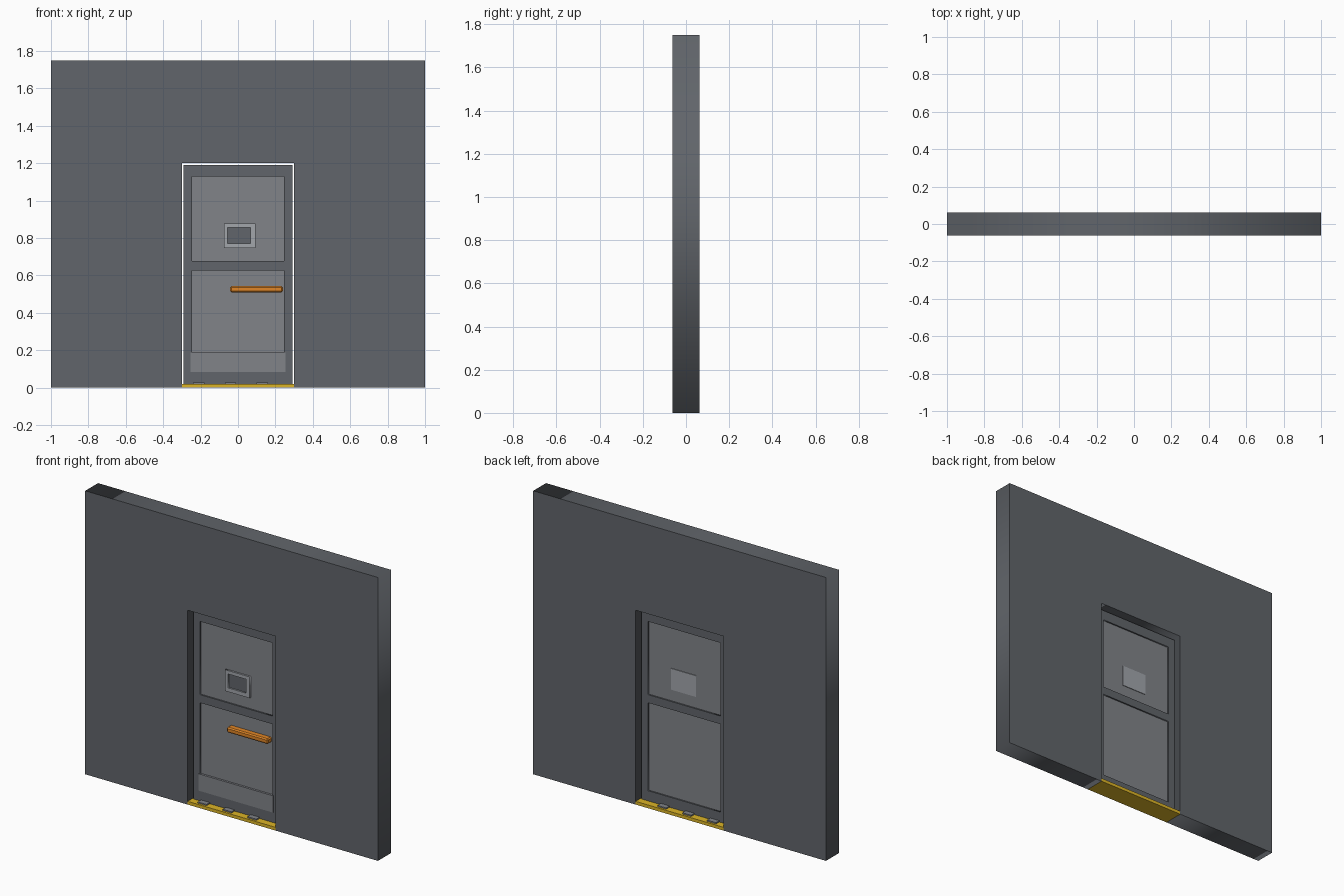
import bpy
import math

if "Cube" in bpy.data.objects:
    bpy.data.objects.remove(bpy.data.objects["Cube"])


def material(name, rgb):
    m = bpy.data.materials.new(name)
    m.diffuse_color = (*rgb, 1)
    m.use_nodes = True
    m.node_tree.nodes["Principled BSDF"].inputs["Base Color"].default_value = m.diffuse_color
    return m


DARK = material("dark_grey", (0.12, 0.13, 0.145))
MID = material("mid_grey", (0.22, 0.23, 0.25))
LIGHT = material("light_grey", (0.36, 0.38, 0.41))
ORANGE = material("orange", (0.75, 0.24, 0.02))
YELLOW = material("yellow", (0.72, 0.46, 0.02))


def rect(x0, x1, z0, z1):
    return [(x0, z0), (x1, z0), (x1, z1), (x0, z1)]


def slab(name, loops, y0, y1, mat, bevel=0):
    """Extrude front-view outlines (nested loops become holes) from y0 to y1."""
    curve = bpy.data.curves.new(name, 'CURVE')
    curve.dimensions = '2D'
    curve.fill_mode = 'BOTH'
    curve.extrude = (y1 - y0) / 2
    for loop in loops:
        spline = curve.splines.new('POLY')
        spline.points.add(len(loop) - 1)
        for point, (x, z) in zip(spline.points, loop):
            point.co = (x, z, 0, 1)
        spline.use_cyclic_u = True
    curve.materials.append(mat)
    ob = bpy.data.objects.new(name, curve)
    ob.location.y = (y0 + y1) / 2
    ob.rotation_euler.x = math.pi / 2
    bpy.context.collection.objects.link(ob)
    bpy.ops.object.select_all(action='DESELECT')
    ob.select_set(True)
    bpy.context.view_layer.objects.active = ob
    bpy.ops.object.convert(target='MESH')
    return bpy.context.object


def box(name, x0, x1, y0, y1, z0, z1, mat, bevel=0):
    bpy.ops.mesh.primitive_cube_add(
        size=1, location=((x0 + x1) / 2, (y0 + y1) / 2, (z0 + z1) / 2))
    ob = bpy.context.object
    ob.name = name
    ob.scale = (x1 - x0, y1 - y0, z1 - z0)
    bpy.ops.object.transform_apply(location=False, rotation=False)
    ob.data.materials.append(mat)
    if bevel:
        mod = ob.modifiers.new("chamfer", 'BEVEL')
        mod.width = bevel
        mod.segments = 1
    return ob


# Wall with doorway
W = 0.0625
slab("wall", [[(-1, 0), (-0.3, 0), (-0.3, 1.2), (0.3, 1.2), (0.3, 0),
               (1, 0), (1, 1.75), (-1, 1.75)]], -W, W, DARK)

# Door leaf frame with two openings, filled by recessed panels
lower = (-0.247, 0.247, 0.083, 0.626)
upper = (-0.247, 0.247, 0.676, 1.128)
slab("door_frame", [rect(-0.292, 0.292, 0.02, 1.19), rect(*lower), rect(*upper)],
     -0.018, 0.018, DARK)
for name, (x0, x1, z0, z1) in (("lower_panel", lower), ("upper_panel", upper)):
    box(name, x0, x1, -0.009, 0.009, z0, z1, MID)

# Kick plate on the front
box("kick_plate", -0.254, 0.254, -0.022, -0.008, 0.083, 0.187, MID)

# Window: front bezel, dark pane and plain back plate
slab("window_bezel", [rect(-0.076, 0.094, 0.746, 0.877),
                      rect(-0.055, 0.068, 0.77, 0.856)], -0.02, -0.008, LIGHT)
box("window_pane", -0.056, 0.069, -0.011, -0.008, 0.769, 0.857, DARK)
box("window_back_plate", -0.076, 0.094, 0.008, 0.013, 0.746, 0.877, LIGHT)

# Push bar
box("handle", -0.042, 0.24, -0.052, -0.008, 0.51, 0.543, ORANGE, 0.007)

# Threshold and its raised treads
box("threshold", -0.3, 0.3, -W, W, 0, 0.02, YELLOW)
for i in range(3):
    x = -0.21 + 0.17 * i
    box(f"tread_{i + 1}", x - 0.03, x + 0.03, -0.05, 0.05, 0.018, 0.028, MID)
